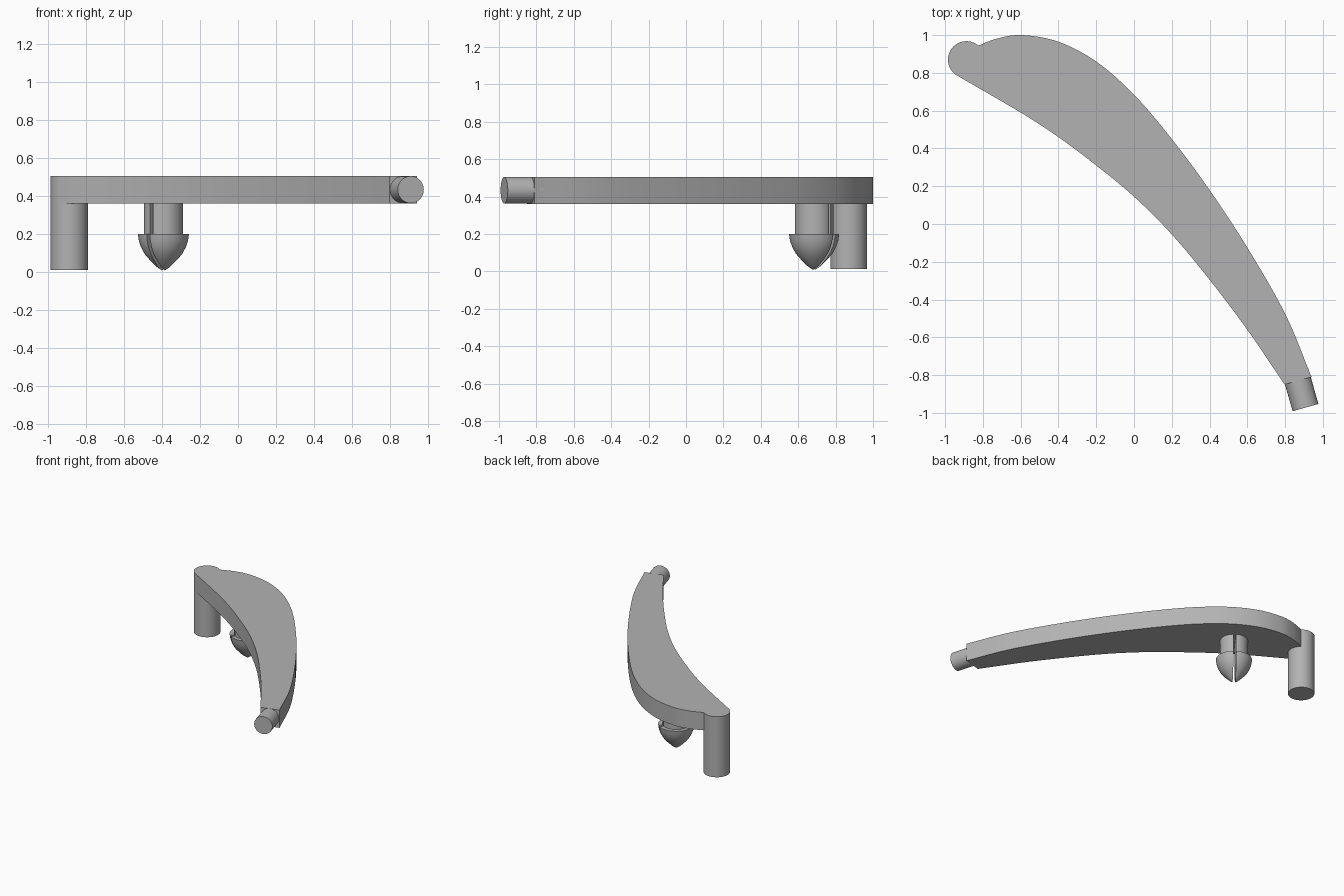
import bpy, bmesh
from math import cos, sin, radians, pi
from mathutils import Vector

cube = bpy.data.objects.get("Cube")
if cube:
    bpy.data.objects.remove(cube)

grey = bpy.data.materials.new("plain grey")
grey.use_nodes = True
grey.diffuse_color = (0.45, 0.45, 0.45, 1)
grey.node_tree.nodes["Principled BSDF"].inputs["Base Color"].default_value = grey.diffuse_color

PLATE_LOW, PLATE_TOP = 0.36, 0.505
PIN = Vector((-0.887, 0.87))
PIN_R = 0.098


def finish(name, bm):
    """Turn a bmesh into a smooth-shaded object with sharp corners kept."""
    bmesh.ops.recalc_face_normals(bm, faces=bm.faces)
    mesh = bpy.data.meshes.new(name)
    bm.to_mesh(mesh)
    bm.free()
    mesh.materials.append(grey)
    obj = bpy.data.objects.new(name, mesh)
    bpy.context.collection.objects.link(obj)
    bpy.ops.object.select_all(action='DESELECT')
    obj.select_set(True)
    bpy.context.view_layer.objects.active = obj
    bpy.ops.object.shade_smooth_by_angle(angle=radians(30))
    return obj


def smooth_path(points, steps=6):
    """Catmull-Rom curve through the points."""
    p = [Vector(q) for q in points]
    p = [2 * p[0] - p[1]] + p + [2 * p[-1] - p[-2]]
    path = []
    for a, b, c, d in zip(p, p[1:], p[2:], p[3:]):
        for i in range(steps):
            t = i / steps
            path.append(0.5 * (2 * b + (c - a) * t + (2 * a - 5 * b + 4 * c - d) * t ** 2
                               + (3 * b - a - 3 * c + d) * t ** 3))
    return path + [p[-2]]


def rod(name, start, end, radius):
    """Closed cylinder between two points."""
    start, end = Vector(start), Vector(end)
    axis = end - start
    bm = bmesh.new()
    bmesh.ops.create_cone(bm, cap_ends=True, segments=48, radius1=radius,
                          radius2=radius, depth=axis.length)
    turn = axis.to_track_quat('Z', 'Y').to_matrix()
    bmesh.ops.rotate(bm, verts=bm.verts, matrix=turn)
    bmesh.ops.translate(bm, verts=bm.verts, vec=(start + end) / 2)
    return finish(name, bm)


# Curved lever plate: outer edge, rounded pin end, inner edge
outer = smooth_path([(-0.824, 0.945), (-0.72, 0.983), (-0.59, 1.0), (-0.4, 0.965), (-0.2, 0.86),
                     (0, 0.685), (0.2, 0.45), (0.4, 0.18), (0.6, -0.125),
                     (0.8, -0.475), (0.94, -0.81)])
inner = smooth_path([(-0.94, 0.788), (-0.6, 0.59), (-0.4, 0.46), (-0.2, 0.31), (0, 0.145),
                     (0.2, -0.055), (0.4, -0.295), (0.6, -0.56), (0.797, -0.85)])
arc = [PIN + PIN_R * Vector((cos(radians(a)), sin(radians(a)))) for a in range(56, 236, 6)]
bm = bmesh.new()
base = bm.faces.new([bm.verts.new((v.x, v.y, PLATE_LOW)) for v in outer[::-1] + arc + inner])
wall = bmesh.ops.extrude_face_region(bm, geom=[base], use_keep_orig=True)
top = [g for g in wall["geom"] if isinstance(g, bmesh.types.BMVert)]
bmesh.ops.translate(bm, verts=top, vec=(0, 0, PLATE_TOP - PLATE_LOW))
finish("lever_plate", bm)

# Long pivot pin below the rounded end, short peg at the tip
rod("pivot_pin", (*PIN, 0.012), (*PIN, PLATE_LOW), PIN_R)
rod("end_peg", (0.855, -0.785, 0.434), (0.908, -0.972, 0.434), 0.071)

# Split snap clip: a turned profile cut in two halves by a slot
profile = [(0, PLATE_LOW), (0.103, PLATE_LOW), (0.103, 0.2), (0.134, 0.2), (0.129, 0.165),
           (0.117, 0.13), (0.098, 0.095), (0.07, 0.063), (0.037, 0.03), (0, 0.003)]
slot_normal = Vector((0.8, -0.6, 0))
for name, side in (("clip_half_left", 1), ("clip_half_right", -1)):
    bm = bmesh.new()
    verts = [bm.verts.new((r, 0, z)) for r, z in profile]
    edges = [bm.edges.new(pair) for pair in zip(verts, verts[1:])]
    bmesh.ops.spin(bm, geom=verts + edges, cent=(0, 0, 0), axis=(0, 0, 1),
                   angle=2 * pi, steps=48, use_duplicate=False)
    bmesh.ops.remove_doubles(bm, verts=bm.verts, dist=0.0005)
    bmesh.ops.recalc_face_normals(bm, faces=bm.faces)
    cut = bmesh.ops.bisect_plane(bm, geom=bm.verts[:] + bm.edges[:] + bm.faces[:],
                                 plane_co=slot_normal * side * 0.01,
                                 plane_no=slot_normal * side, clear_inner=True)
    rim = [g for g in cut["geom_cut"] if isinstance(g, bmesh.types.BMEdge)]
    bmesh.ops.holes_fill(bm, edges=rim, sides=0)
    bmesh.ops.translate(bm, verts=bm.verts, vec=(-0.392, 0.685, 0))
    finish(name, bm)
